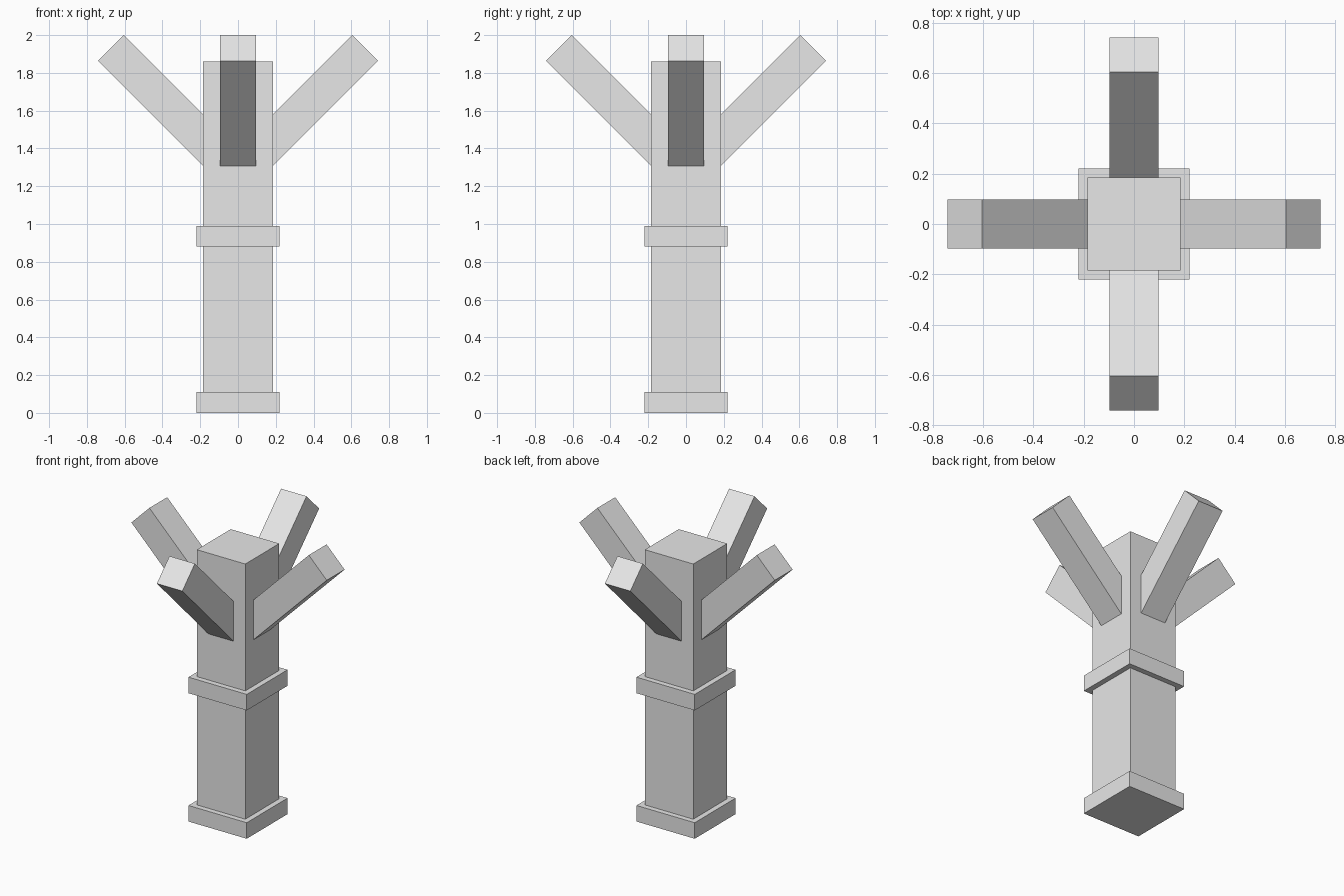
import bpy
from math import pi, sqrt
from mathutils import Matrix

cube = bpy.data.objects.get("Cube")
if cube:
    bpy.data.objects.remove(cube, do_unlink=True)

GREY = (0.8, 0.8, 0.8, 1)
stone = bpy.data.materials.new("light grey stone")
stone.use_nodes = True
stone.diffuse_color = GREY
stone.node_tree.nodes["Principled BSDF"].inputs["Base Color"].default_value = GREY


def box(name, size, matrix):
    """Box of the given size, placed by a matrix."""
    bpy.ops.mesh.primitive_cube_add(size=1)
    obj = bpy.context.object
    obj.name = name
    obj.data.transform(matrix @ Matrix.Diagonal((*size, 1)))
    obj.data.materials.append(stone)
    return obj


def block(name, width, bottom, top):
    """Square upright block centred on the axis."""
    return box(name, (width, width, top - bottom),
               Matrix.Translation((0, 0, (bottom + top) / 2)))


# Square post with a plinth and a collar
block("post", 0.368, 0, 1.86)
block("plinth", 0.442, 0, 0.11)
block("collar", 0.442, 0.88, 0.99)

# Four square arms rising at 45 degrees, rooted inside the post
THICK = 0.193
START, END, END_Z = 0.1, 0.673, 1.932   # centre line of the arm
length = (END - START) * sqrt(2)
mid = (START + END) / 2
lean = Matrix.Translation((mid, 0, END_Z - (END - mid))) @ Matrix.Rotation(-pi / 4, 4, 'Y')
for i, side in enumerate(("left", "back", "right", "front")):
    box(side + "_arm", (length, THICK, THICK), Matrix.Rotation(i * pi / 2, 4, 'Z') @ lean)
